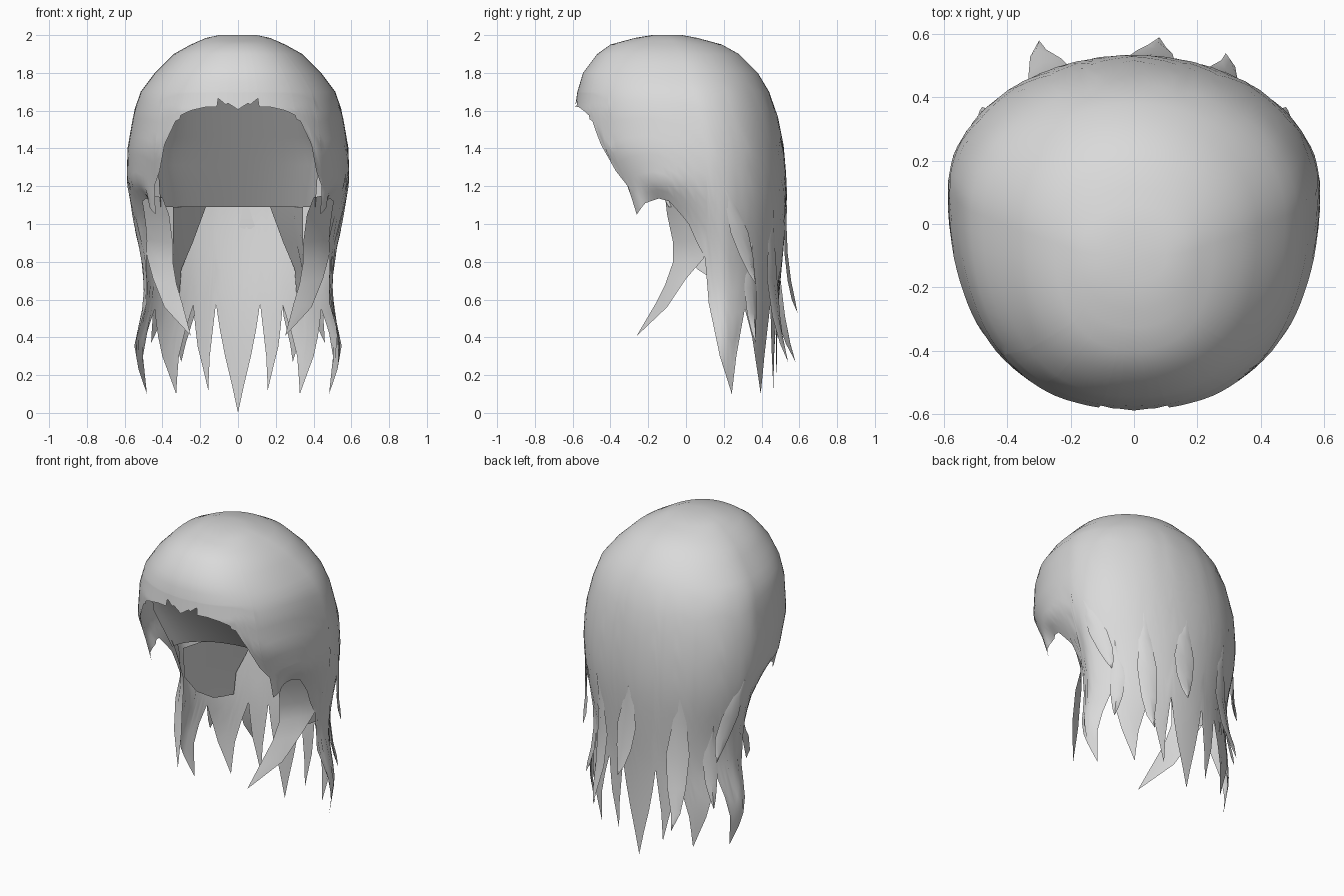
import bpy, math
import bmesh
from mathutils import Vector

if "Cube" in bpy.data.objects:
    bpy.data.objects.remove(bpy.data.objects["Cube"])

hair = bpy.data.materials.new("hair_grey")
hair.diffuse_color = (0.7, 0.7, 0.7, 1)
hair.use_nodes = True
hair.node_tree.nodes["Principled BSDF"].inputs["Base Color"].default_value = hair.diffuse_color


def make(name, verts, faces, angle=40, fix=False):
    me = bpy.data.meshes.new(name)
    me.from_pydata([tuple(v) for v in verts], [], faces)
    bm = bmesh.new()
    bm.from_mesh(me)
    bmesh.ops.remove_doubles(bm, verts=bm.verts, dist=0.0005)
    if fix:
        bmesh.ops.recalc_face_normals(bm, faces=bm.faces)
    bm.to_mesh(me)
    bm.free()
    me.materials.append(hair)
    ob = bpy.data.objects.new(name, me)
    bpy.context.collection.objects.link(ob)
    bpy.ops.object.select_all(action='DESELECT')
    ob.select_set(True)
    bpy.context.view_layer.objects.active = ob
    bpy.ops.object.shade_smooth_by_angle(angle=math.radians(angle))
    return ob


# Cross-sections of the hair volume: height, half width, front y, centre y, back y
SECTIONS = [
    (2.00, .10, -.18, -.10, -.02), (1.985, .17, -.27, -.09, .06),
    (1.95, .25, -.40, -.06, .19), (1.90, .34, -.47, -.03, .28),
    (1.80, .44, -.545, .01, .38), (1.70, .515, -.575, .04, .44),
    (1.60, .55, -.59, .06, .48), (1.40, .585, -.58, .10, .52),
    (1.20, .59, -.46, .11, .535), (1.05, .575, -.40, .11, .532),
    (.80, .525, -.36, .10, .51), (.60, .515, -.36, .10, .49),
    (.35, .57, -.36, .10, .48), (.00, .50, -.36, .10, .48)]


def section(z):
    for a, b in zip(SECTIONS, SECTIONS[1:]):
        if z >= b[0]:
            t = (a[0] - z) / (a[0] - b[0])
            return [p + (q - p) * t for p, q in zip(a[1:], b[1:])]
    return SECTIONS[-1][1:]


def surf(deg, z):
    """Point on the hair volume; 0 degrees is front, 90 right, 180 back."""
    w, yf, yc, yb = section(z)
    s, c = math.sin(math.radians(deg)), math.cos(math.radians(deg))
    x = math.copysign(abs(s) ** (.87 if c > 0 else 1), s) * w
    y = yc + (yf - yc) * c ** .85 if c > 0 else yc + (yb - yc) * abs(c)
    # the sides tuck inwards towards the front below the cheek points
    if abs(deg) > 52 and y < .2:
        k = min(1, max(0, (1.22 - z) / .25)) * min(1, (abs(deg) - 52) / 12)
        x -= math.copysign(.45 * k * (.2 - y), x)
    return Vector((x, y, z))


# Hem of the hair sheet (angle, height): fringe, cheek point, then strands
HEM = [(0, 1.605), (4, 1.64), (5, 1.632), (9, 1.665), (9.3, 1.62), (16, 1.618),
       (24, 1.6), (30, 1.575), (30.3, 1.555), (33, 1.545), (39, 1.42), (42, 1.28),
       (46, 1.2), (46.3, 1.14), (46.6, 1.05), (56, 1.11), (66, 1.135), (72, 1.12),
       (82, 1.0), (90, .82), (93, .58), (102, .3), (112, .1),
       (116, .3), (123, .55), (131, .4), (141, .1), (146, .3), (153, .57),
       (158, .35), (162.5, .12), (164.5, .3), (167, .58), (173, .3), (180, 0)]
cols = []
for (a0, z0), (a1, z1) in zip(HEM, HEM[1:]):
    n = max(1, math.ceil((a1 - a0) / 4))
    cols += [(a0 + (a1 - a0) * i / n, z0 + (z1 - z0) * i / n) for i in range(n)]
ring = cols + [(180, HEM[-1][1])] + [(-a, z) for a, z in reversed(cols[1:])]

# Main hair sheet
TOP = [2.0, 1.985, 1.97, 1.95, 1.9, 1.85, 1.8, 1.75, 1.7]
LOW = 12
verts, faces = [], []
R = len(TOP) + LOW
for a, hem in ring:
    heights = TOP + [1.7 + (hem - 1.7) * (k + 1) / LOW for k in range(LOW)]
    verts += [surf(a, z) for z in heights]
N = len(ring)
for i in range(N):
    j = (i + 1) % N
    faces += [(i * R + r, i * R + r + 1, j * R + r + 1, j * R + r) for r in range(R - 1)]
crown = len(verts)
verts.append(Vector((0, -.1, 2.0)))
faces += [(crown, i * R, ((i + 1) % N) * R) for i in range(N)]
make("hair_sheet", verts, faces, 60)


def grid(name, rows, flip=False):
    """Open sheet through rows of points, facing the side where rows read left to right."""
    w = len(rows[0])
    faces = []
    for v in range(len(rows) - 1):
        for k in range(w - 1):
            a = v * w + k
            f = (a, a + w, a + w + 1, a + 1)
            faces.append(f[::-1] if flip else f)
    make(name, [p for r in rows for p in r], faces, 60)


# Inner lining sloping back from the fringe to a level rim
rows = []
for v in range(9):
    t = v / 8
    rx = .34 + .09 * min(1, t * 2) - .02 * max(0, t * 2 - 1)
    y0, yb = -.42 + .32 * t, -.32 + .47 * t
    arc = [math.radians(-88 + 176 * k / 20) for k in range(21)]
    rows.append([Vector((rx * math.sin(p), y0 + (yb - y0) * math.cos(p), 1.68 - .59 * t))
                 for p in arc])
grid("inner_lining", rows)

# Side locks curling inward and forward: front edge, middle, rear edge
LOCK = [((.40, -.11, 1.14), (.49, -.02, 1.16), (.57, .15, 1.18)),
        ((.365, -.10, 1.05), (.46, .0, 1.05), (.545, .14, 1.05)),
        ((.345, -.068, .90), (.43, .02, .91), (.50, .12, .93)),
        ((.345, -.068, .80), (.42, .01, .81), (.48, .095, .82)),
        ((.325, -.11, .68), (.39, -.06, .70), (.45, .0, .71)),
        ((.295, -.16, .58), (.345, -.13, .57), (.39, -.10, .56)),
        ((.25, -.26, .41), (.251, -.259, .41), (.252, -.258, .41))]
# Inner walls running from the lock edges to the back hair, leaning outward below
WALL = [((.345, -.07, 1.09), (.28, .17, 1.09), (.17, .46, 1.09)),
        ((.345, -.06, .90), (.31, .18, .90), (.24, .44, .90)),
        ((.340, .06, .76), (.335, .2, .76), (.30, .41, .76)),
        ((.33, .22, .66), (.32, .30, .64), (.31, .40, .62))]
for side, label in ((1, "right"), (-1, "left")):
    for name, data, turned in (("side_lock_", LOCK, side < 0), ("inner_wall_", WALL, side > 0)):
        grid(name + label, [[Vector((x * side, y, z)) for x, y, z in s] for s in data], turned)


# Loose strands lying flush on the sheet, their tips lifting away
def strand(name, a0, z0, a1, tip, width):
    tip = Vector(tip)
    lift = tip - surf(a1, tip.z)
    verts = []
    for t, f in ((0, .2), (.2, .6), (.45, 1), (.7, .8), (.88, .4)):
        a, z = a0 + (a1 - a0) * t, z0 + (tip.z - z0) * t
        p = surf(a, z) + lift * t ** 2
        along = (surf(a + 2, z) - surf(a - 2, z)).normalized()
        out = Vector((along.y, -along.x, 0))
        h = along * width * f
        verts += [p - h - out * .006, p + out * (.002 + .007 * t), p + h - out * .006]
    verts.append(tip)
    n = len(verts) - 1
    faces = [(0, 1, 2)]
    for b in range(0, n, 3):
        for k in range(3):
            m = (k + 1) % 3
            faces.append((b + k, b + m, b + 3 + m, b + 3 + k) if b + 3 < n else (b + k, b + m, n))
    make(name, verts, faces, 50, True)


strand("back_strand_left", -150, 1.08, -146, (-.30, .58, .27), .07)
strand("back_strand_middle", 176, 1.1, 171, (.08, .59, .53), .07)
strand("back_strand_right", 147, 1.08, 146, (.29, .54, .27), .06)
for side, label in ((1, "right"), (-1, "left")):
    strand("side_strand_" + label, 104 * side, 1.18, 128 * side, (.48 * side, .37, .68), .055)
    strand("rear_side_strand_" + label, 126 * side, .9, 128 * side, (.46 * side, .37, .37), .045)
